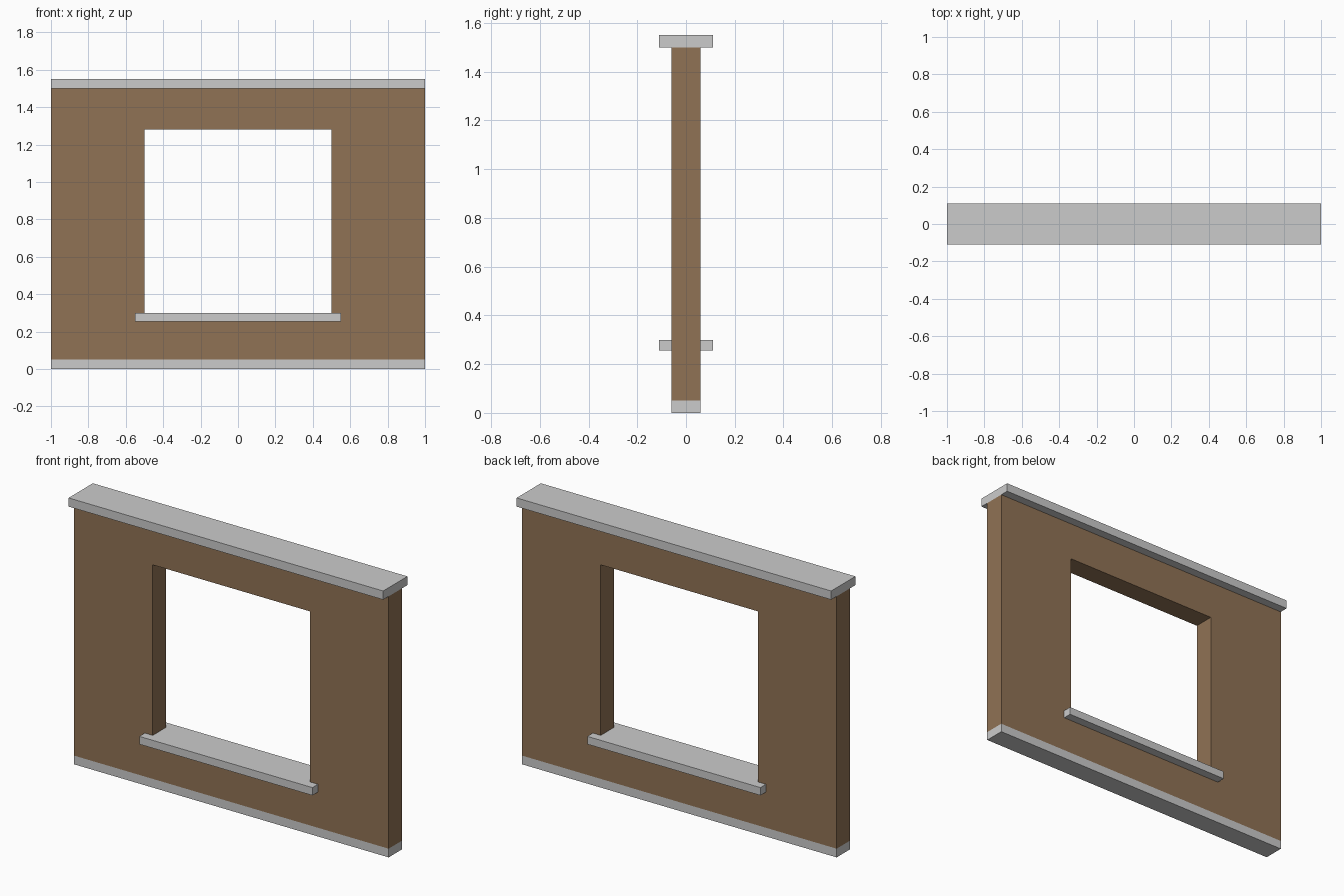
import bpy
import bmesh

if "Cube" in bpy.data.objects:
    bpy.data.objects.remove(bpy.data.objects["Cube"])

WALL_HALF_DEPTH = 0.06
TRIM_HALF_DEPTH = 0.11


def make_object(name, bm, material=None):
    bmesh.ops.recalc_face_normals(bm, faces=bm.faces)
    mesh = bpy.data.meshes.new(name)
    bm.to_mesh(mesh)
    bm.free()
    obj = bpy.data.objects.new(name, mesh)
    bpy.context.collection.objects.link(obj)
    if material:
        mesh.materials.append(material)
    return obj


def slab(name, half_x, half_y, z0, z1):
    bm = bmesh.new()
    bmesh.ops.create_cube(bm, size=1)
    bmesh.ops.scale(bm, vec=(2 * half_x, 2 * half_y, z1 - z0), verts=bm.verts)
    bmesh.ops.translate(bm, vec=(0, 0, (z0 + z1) / 2), verts=bm.verts)
    return make_object(name, bm)


def rectangle(bm, half_x, z0, z1):
    corners = [(-half_x, z0), (half_x, z0), (half_x, z1), (-half_x, z1)]
    return [bm.verts.new((x, -WALL_HALF_DEPTH, z)) for x, z in corners]


# Brown wall: a flat frame around the window opening, extruded to its depth
brown = bpy.data.materials.new("wall_brown")
brown.diffuse_color = (0.28, 0.17, 0.09, 1)
brown.use_nodes = True
brown.node_tree.nodes["Principled BSDF"].inputs["Base Color"].default_value = brown.diffuse_color

bm = bmesh.new()
outer = rectangle(bm, 1.0, 0.05, 1.5)
inner = rectangle(bm, 0.5, 0.28, 1.28)
for i in range(4):
    j = (i + 1) % 4
    bm.faces.new((outer[i], outer[j], inner[j], inner[i]))
result = bmesh.ops.extrude_face_region(bm, geom=bm.faces[:], use_keep_orig=True)
back = [v for v in result["geom"] if isinstance(v, bmesh.types.BMVert)]
bmesh.ops.translate(bm, vec=(0, 2 * WALL_HALF_DEPTH, 0), verts=back)
make_object("wall", bm, brown)

# Grey trim: base strip flush with the wall, overhanging sill and top cap
slab("base_strip", 1.0, WALL_HALF_DEPTH, 0.0, 0.05)
slab("window_sill", 0.55, TRIM_HALF_DEPTH, 0.255, 0.30)
slab("top_cap", 1.0, TRIM_HALF_DEPTH, 1.5, 1.55)
